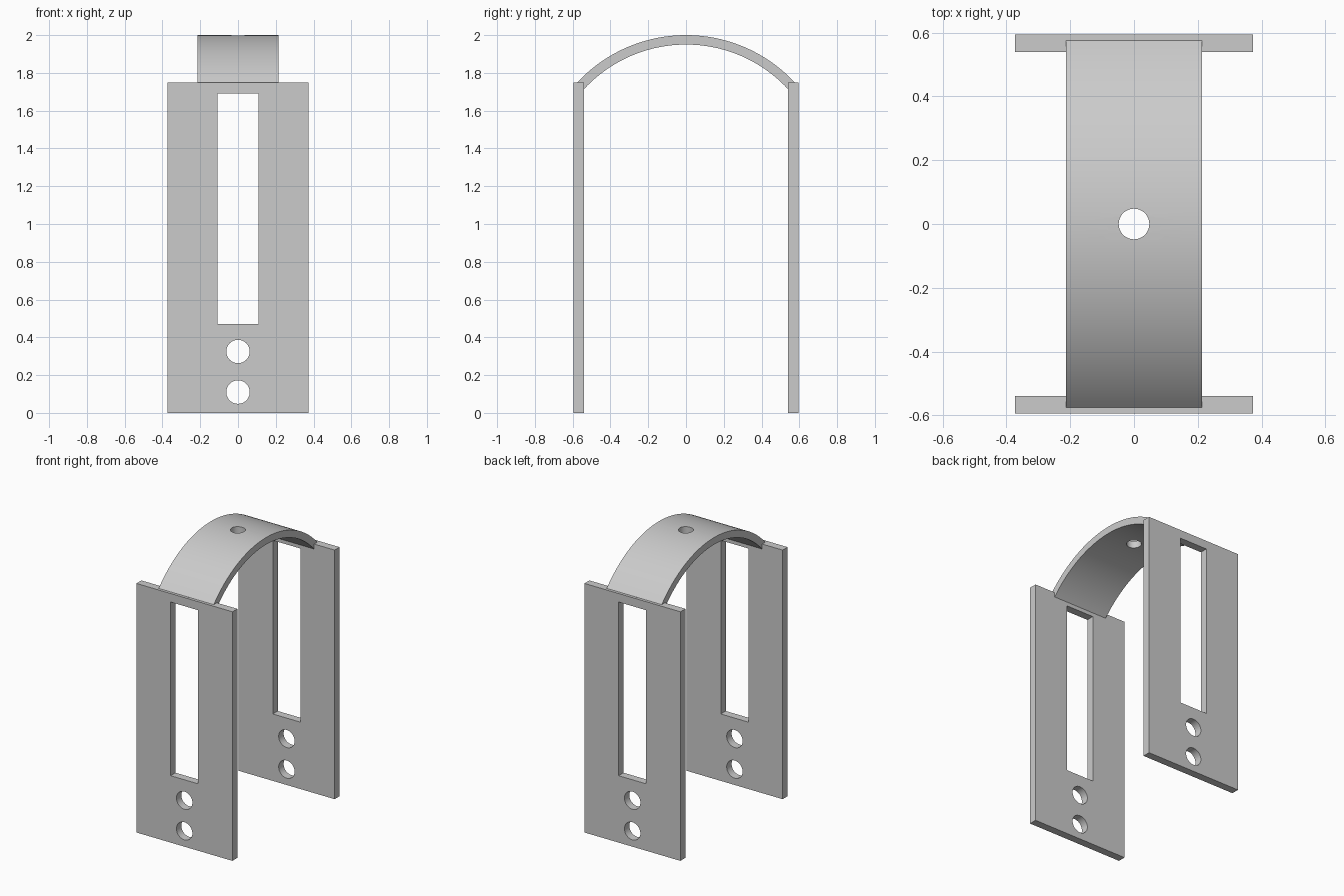
import bpy, bmesh
from math import sin, cos, pi, radians

cube = bpy.data.objects.get("Cube")
if cube:
    bpy.data.objects.remove(cube, do_unlink=True)

grey = bpy.data.materials.new("plain grey")
grey.use_nodes = True
COLOUR = (0.6, 0.6, 0.6, 1)
grey.diffuse_color = COLOUR
grey.node_tree.nodes["Principled BSDF"].inputs["Base Color"].default_value = COLOUR

PLATE_W, PLATE_H, PLATE_T, OUTER_Y = 0.373, 1.75, 0.055, 0.595


def box(name, centre, size):
    bpy.ops.mesh.primitive_cube_add(size=1, location=centre)
    ob = bpy.context.object
    ob.name = name
    ob.scale = size
    bpy.ops.object.transform_apply(location=False, rotation=False, scale=True)
    return ob


def rod(name, centre, radius, rotation=(0, 0, 0)):
    bpy.ops.mesh.primitive_cylinder_add(
        vertices=48, radius=radius, depth=0.3, location=centre, rotation=rotation)
    bpy.context.object.name = name
    return bpy.context.object


def cut(target, cutters):
    """Subtract each cutter from the target, then discard it."""
    bpy.ops.object.select_all(action="DESELECT")
    bpy.context.view_layer.objects.active = target
    target.select_set(True)
    for cutter in cutters:
        cutter.hide_render = True
        mod = target.modifiers.new("cut", "BOOLEAN")
        mod.operation = "DIFFERENCE"
        mod.solver = "EXACT"
        mod.object = cutter
        bpy.ops.object.modifier_apply(modifier=mod.name)
        bpy.data.objects.remove(cutter, do_unlink=True)
    target.data.materials.clear()
    target.data.materials.append(grey)
    bpy.ops.object.shade_smooth_by_angle(angle=radians(30))


# Upright plates, each with a long slot and two bolt holes
for name, side in (("front_plate", -1), ("back_plate", 1)):
    y = side * (OUTER_Y - PLATE_T / 2)
    plate = box(name, (0, y, PLATE_H / 2), (PLATE_W * 2, PLATE_T, PLATE_H))
    slot = box("slot_cutter", (0, y, 1.08), (0.215, 0.3, 1.22))
    holes = [rod("hole_cutter", (0, y, z), 0.062, (pi / 2, 0, 0)) for z in (0.11, 0.325)]
    cut(plate, [slot] + holes)

# Arched strap: a ring sector swept across x, its ends set into the plates
CENTRE_Z, R_OUT, R_IN, HALF_W = 1.214, 0.786, 0.736, 0.214
HALF_ANGLE, STEPS = radians(47), 48
angles = [HALF_ANGLE * (2 * i / STEPS - 1) for i in range(STEPS + 1)]
bm = bmesh.new()
rings = []
for a in angles:
    rings.append([bm.verts.new((x, r * sin(a), CENTRE_Z + r * cos(a)))
                  for x, r in ((-HALF_W, R_OUT), (HALF_W, R_OUT),
                               (HALF_W, R_IN), (-HALF_W, R_IN))])
for a, b in zip(rings, rings[1:]):
    for i in range(4):
        j = (i + 1) % 4
        bm.faces.new((a[i], a[j], b[j], b[i]))
bm.faces.new(rings[0])
bm.faces.new(rings[-1])
bmesh.ops.recalc_face_normals(bm, faces=bm.faces)
mesh = bpy.data.meshes.new("arched_strap")
bm.to_mesh(mesh)
bm.free()
strap = bpy.data.objects.new("arched_strap", mesh)
bpy.context.collection.objects.link(strap)
cut(strap, [rod("top_hole_cutter", (0, 0, 1.97), 0.048)])
